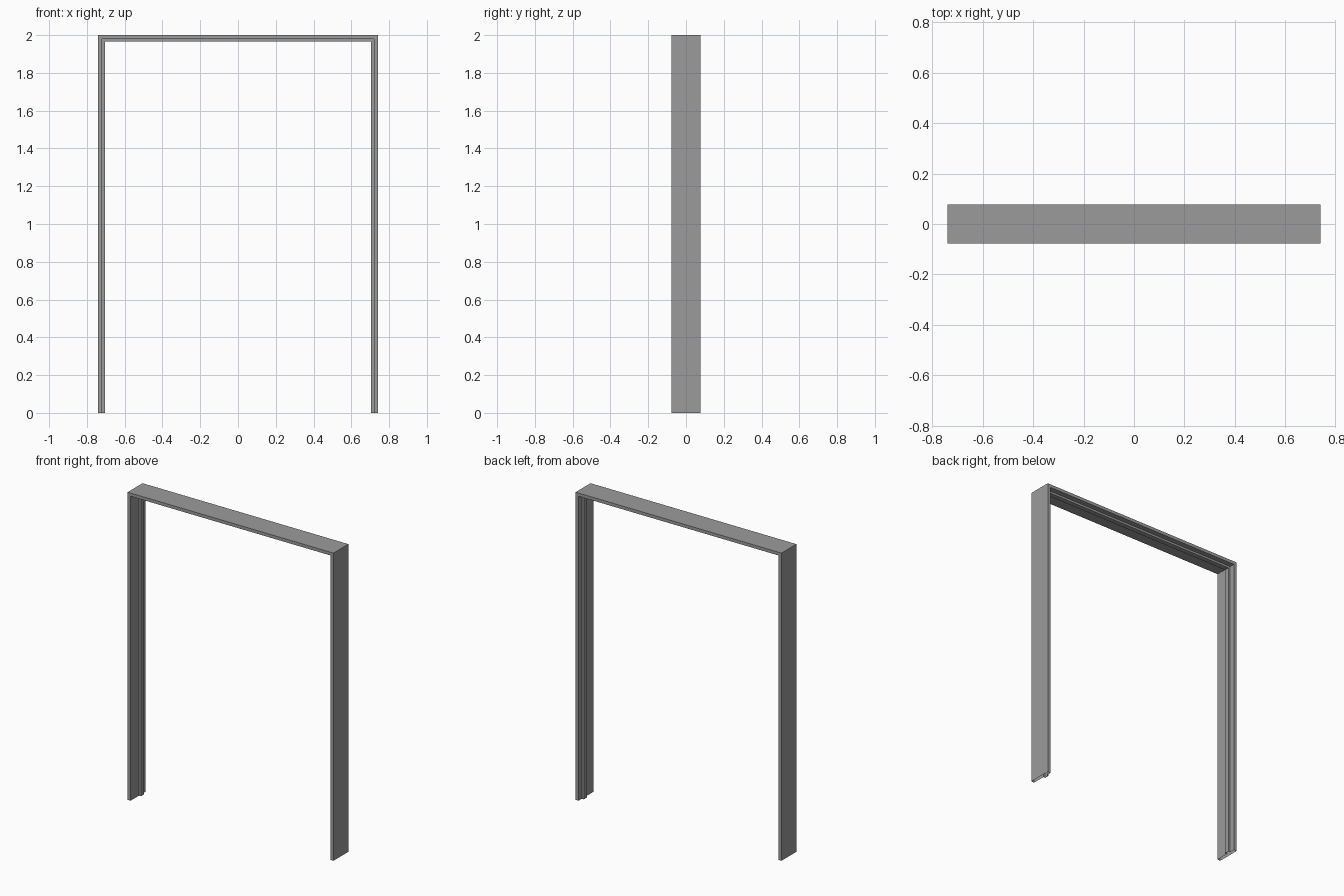
import bpy, bmesh

if "Cube" in bpy.data.objects:
    bpy.data.objects.remove(bpy.data.objects["Cube"])

W, H = 0.74, 2.0


def u_sweep(name, profile, material):
    """Sweep a closed (depth y, inset from outside) profile up, across and down, with mitred corners."""
    bm = bmesh.new()
    rings = []
    for side, top in ((-1, 0), (-1, 1), (1, 1), (1, 0)):
        rings.append([bm.verts.new((side * (W - t), y, (H - t) if top else 0))
                      for y, t in profile])
    n = len(profile)
    for a, b in zip(rings, rings[1:]):
        for i in range(n):
            j = (i + 1) % n
            bm.faces.new((a[i], a[j], b[j], b[i]))
    # Caps orient the normals, then the feet are left open on the floor
    caps = [bm.faces.new(rings[0]), bm.faces.new(rings[-1][::-1])]
    bmesh.ops.recalc_face_normals(bm, faces=bm.faces)
    bmesh.ops.delete(bm, geom=caps, context='FACES_ONLY')
    mesh = bpy.data.meshes.new(name)
    bm.to_mesh(mesh)
    bm.free()
    mesh.materials.append(material)
    obj = bpy.data.objects.new(name, mesh)
    bpy.context.collection.objects.link(obj)
    return obj


# Dark grey paint
paint = bpy.data.materials.new("dark_grey_paint")
paint.diffuse_color = (0.33, 0.33, 0.33, 1)
paint.use_nodes = True
paint.node_tree.nodes["Principled BSDF"].inputs["Base Color"].default_value = paint.diffuse_color

# Door lining: two jambs and the head, with a raised stop towards the back
D, T, S = 0.0765, 0.021, 0.035
u_sweep("door_frame", [(-D, 0), (D, 0), (D, T), (0.042, T), (0.042, S),
                       (0.010, S), (0.010, T), (-D, T)], paint)
